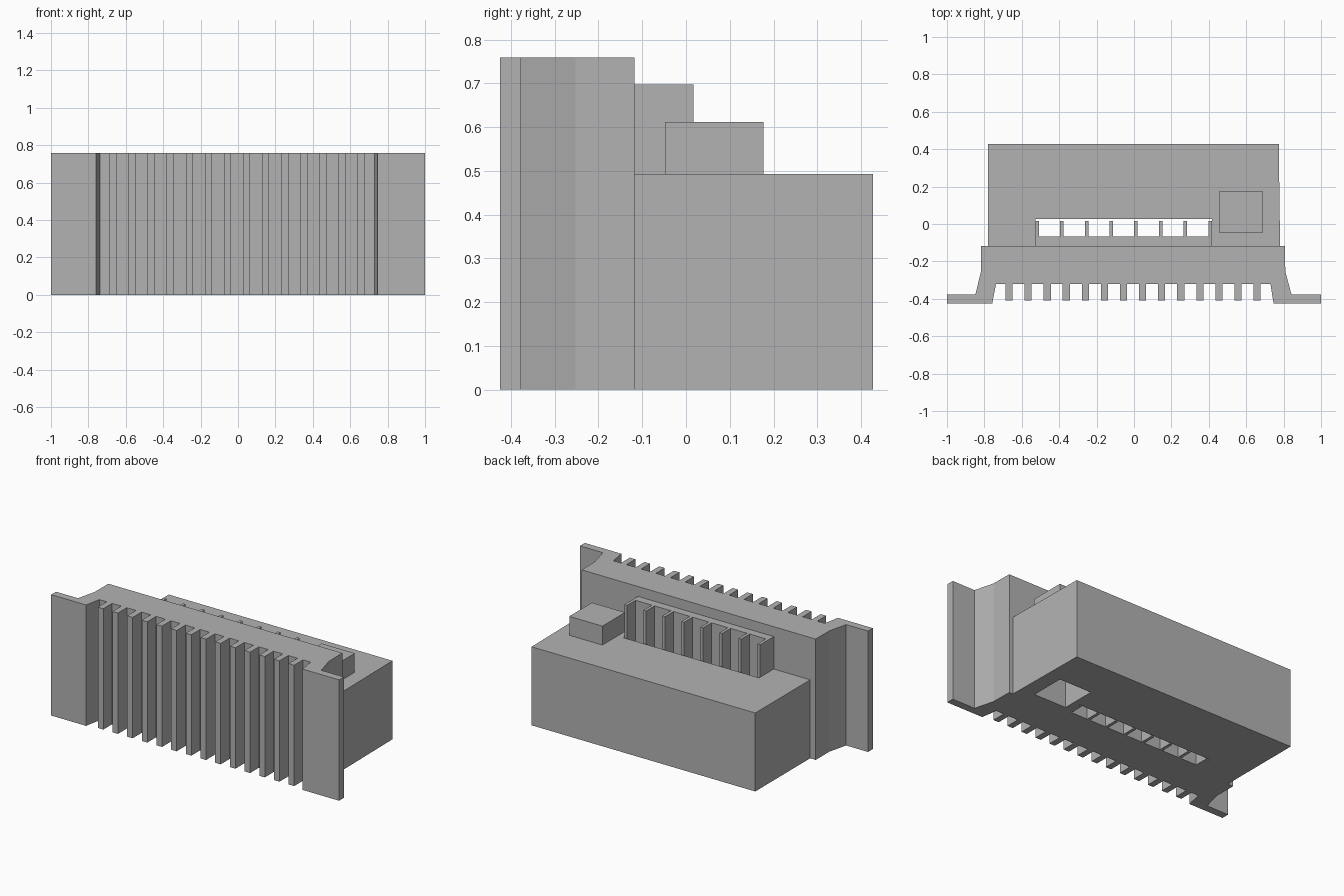
import bpy

cube = bpy.data.objects.get("Cube")
if cube:
    bpy.data.objects.remove(cube, do_unlink=True)

grey = bpy.data.materials.new("plain grey")
grey.use_nodes = True
COLOUR = (0.45, 0.45, 0.45, 1)
grey.diffuse_color = COLOUR
grey.node_tree.nodes["Principled BSDF"].inputs["Base Color"].default_value = COLOUR


def prism(name, z0, z1, outline, *holes):
    """Upright prism from a plan outline, with optional holes."""
    curve = bpy.data.curves.new(name, "CURVE")
    curve.dimensions = "2D"
    curve.fill_mode = "BOTH"
    curve.extrude = (z1 - z0) / 2
    for loop in (outline, *holes):
        spline = curve.splines.new("POLY")
        spline.points.add(len(loop) - 1)
        for point, (x, y) in zip(spline.points, loop):
            point.co = (x, y, 0, 1)
        spline.use_cyclic_u = True
        spline.use_smooth = False
    curve.materials.append(grey)
    obj = bpy.data.objects.new(name, curve)
    obj.location.z = (z0 + z1) / 2
    bpy.context.collection.objects.link(obj)
    bpy.ops.object.select_all(action="DESELECT")
    obj.select_set(True)
    bpy.context.view_layer.objects.active = obj
    bpy.ops.object.convert(target="MESH")
    return bpy.context.object


def rect(x0, x1, y0, y1):
    return [(x0, y0), (x1, y0), (x1, y1), (x0, y1)]


def toothed_edge(start, pitch, width, count, base, tip):
    """Plan points of a row of teeth, running towards +x."""
    points = []
    for i in range(count):
        a = start + i * pitch
        b = a + width
        points += [(a, base), (a, tip), (b, tip), (b, base)]
    return points


BACK, JOIN, FRONT = 0.427, -0.118, -0.425
BODY_TOP, COMB_TOP, HOOD_TOP, PLATE_TOP = 0.493, 0.697, 0.612, 0.759

# Front plate: ribs between two end flanges
ribs = toothed_edge(-0.687, 0.102, 0.038, 14, -0.322, -0.41)
front_plate = [(-1, FRONT), (-0.758, FRONT), (-0.738, -0.322)]
front_plate += ribs
front_plate += [(0.73, -0.322), (0.746, FRONT), (1, FRONT), (1, -0.377),
                (0.842, -0.377), (0.809, -0.253), (0.807, JOIN),
                (-0.818, JOIN), (-0.818, -0.253), (-0.848, -0.377), (-1, -0.377)]
prism("ribbed_front_plate", 0, PLATE_TOP, front_plate)

# Body block: slotted opening with dividers, and a square pocket
fins = toothed_edge(-0.527, 0.132, 0.019, 8, -0.067, 0.017)[1:-1]
left, right = fins[0][0], fins[-1][0]
slots = fins + [(right, 0.027), (left, 0.027)]
pocket = rect(0.46, 0.684, -0.045, 0.174)
body = [(-0.78, JOIN), (0.781, JOIN), (0.774, BACK), (-0.78, BACK)]
prism("body_block", 0, BODY_TOP, body, slots, pocket)

# Finned comb standing above the slots
prism("finned_comb", BODY_TOP, COMB_TOP, fins + [(right, JOIN), (left, JOIN)])

# Hollow hood over the square pocket
hood = rect(0.457, 0.687, -0.048, 0.177)
prism("hood_walls", BODY_TOP, HOOD_TOP - 0.005, hood, pocket)
prism("hood_lid", HOOD_TOP - 0.005, HOOD_TOP, hood)
